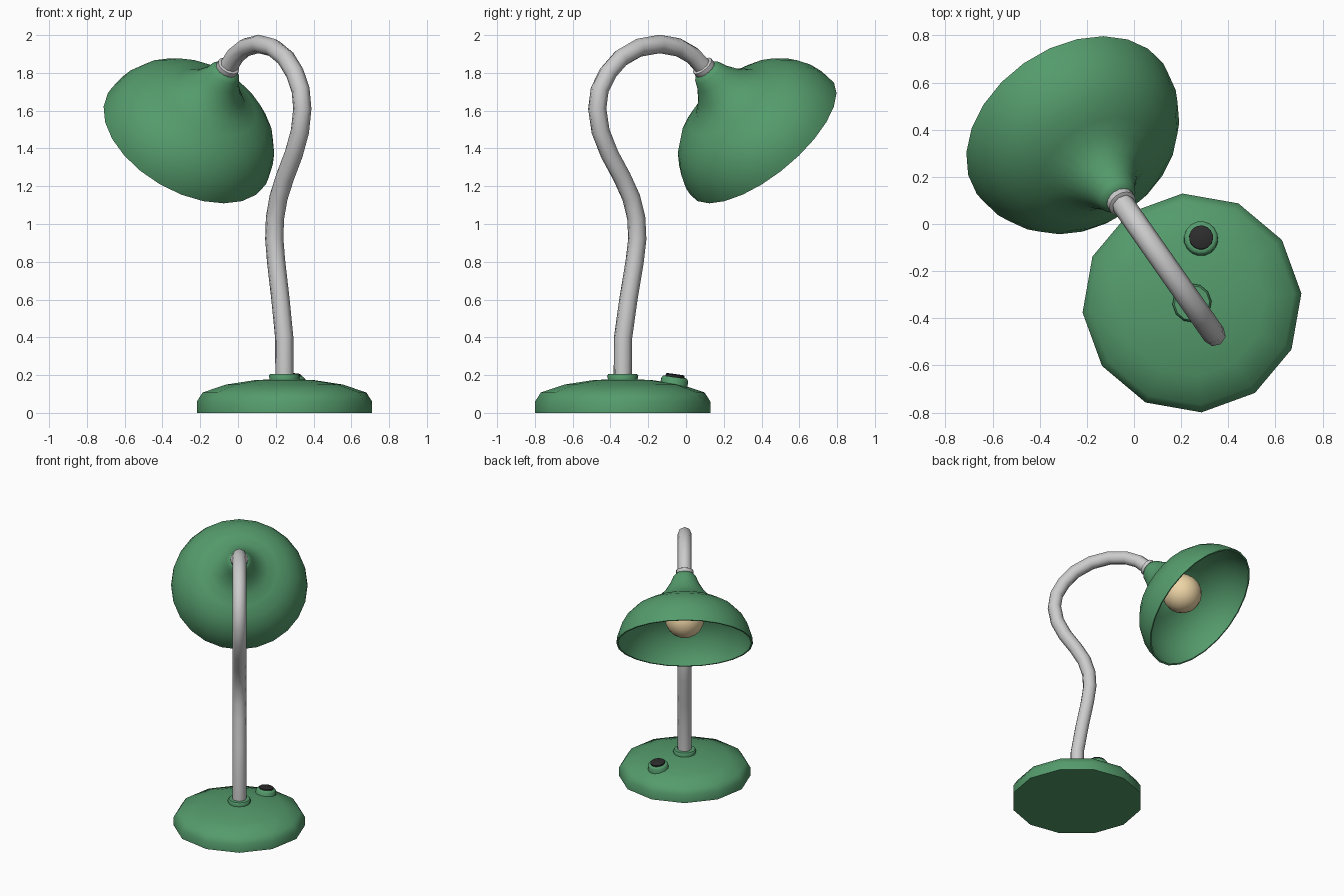
import bpy, bmesh, math
from mathutils import Vector

if "Cube" in bpy.data.objects:
    bpy.data.objects.remove(bpy.data.objects["Cube"])

# Lamp faces along D in plan; E is sideways
ANG = math.radians(125)
D = Vector((math.cos(ANG), math.sin(ANG), 0))
E = Vector((math.sin(ANG), -math.cos(ANG), 0))
Z = Vector((0, 0, 1))
BASE = Vector((0.246, -0.335, 0))


def material(name, rgb):
    m = bpy.data.materials.new(name)
    m.diffuse_color = (*rgb, 1)
    m.use_nodes = True
    m.node_tree.nodes["Principled BSDF"].inputs["Base Color"].default_value = m.diffuse_color
    return m


GREEN = material("green_paint", (0.09, 0.33, 0.15))
DARK = material("dark_plastic", (0.025, 0.025, 0.025))
WARM = material("bulb_glass", (0.85, 0.66, 0.38))


def skin(name, rings, sides, mat=None):
    """Join rings of (centre, u, v, radius) into a capped, smooth-shaded solid."""
    bm = bmesh.new()
    loops = []
    for c, u, v, r in rings:
        loops.append([bm.verts.new(c + r * (math.cos(a) * u + math.sin(a) * v))
                      for a in (2 * math.pi * i / sides for i in range(sides))])
    for a, b in zip(loops, loops[1:]):
        for i in range(sides):
            j = (i + 1) % sides
            bm.faces.new((a[i], a[j], b[j], b[i]))
    bm.faces.new(loops[0])
    bm.faces.new(loops[-1])
    bmesh.ops.recalc_face_normals(bm, faces=bm.faces)
    me = bpy.data.meshes.new(name)
    bm.to_mesh(me)
    bm.free()
    ob = bpy.data.objects.new(name, me)
    bpy.context.collection.objects.link(ob)
    if mat:
        me.materials.append(mat)
    bpy.ops.object.select_all(action='DESELECT')
    ob.select_set(True)
    bpy.context.view_layer.objects.active = ob
    bpy.ops.object.shade_smooth_by_angle(angle=math.radians(50))
    return ob


def lathe(name, profile, origin, axis, u, sides, mat=None):
    """Turn a profile of (radius, distance along axis)."""
    v = axis.cross(u).normalized()
    return skin(name, [(origin + axis * t, u, v, r) for r, t in profile], sides, mat)


# Base disc and the socket for the stem
lathe("base", [(0.466, 0), (0.466, 0.06), (0.435, 0.108), (0.31, 0.15), (0.16, 0.173), (0.03, 0.18)],
      BASE, Z, D, 12, GREEN)
lathe("stem_socket", [(0.075, 0.16), (0.083, 0.197), (0.075, 0.207), (0.05, 0.207)],
      BASE, Z, D, 12, GREEN)

# Push switch, tilted with the base surface
out = Vector((0.04, 0.28, 0)).normalized()
tilt = (Z + 0.14 * out).normalized()
side = tilt.cross(out).normalized()
spot = BASE + Vector((0.038, 0.272, 0.155))
lathe("switch_ring", [(0.074, -0.02), (0.072, 0.025), (0.062, 0.036), (0.05, 0.036)],
      spot, tilt, side, 16, GREEN)
lathe("switch_button", [(0.051, 0.01), (0.051, 0.046), (0.045, 0.05)],
      spot, tilt, side, 16, DARK)

# Gooseneck stem: path as (y, z) seen from the right
path = [(-0.335, 0.17), (-0.333, 0.4), (-0.305, 0.6), (-0.272, 0.8), (-0.258, 0.92),
        (-0.263, 1.03), (-0.29, 1.14), (-0.34, 1.25), (-0.405, 1.37), (-0.452, 1.49),
        (-0.47, 1.61), (-0.457, 1.71), (-0.413, 1.8), (-0.345, 1.878), (-0.25, 1.933),
        (-0.14, 1.953), (-0.04, 1.935), (0.035, 1.892), (0.11, 1.81)]
pts = [BASE + D * ((y - BASE.y) / D.y) + Z * z for y, z in path]
rings = []
for i, p in enumerate(pts):
    tangent = (pts[min(i + 1, len(pts) - 1)] - pts[max(i - 1, 0)]).normalized()
    rings.append((p, E.cross(tangent), E, 0.049))
skin("gooseneck_stem", rings, 8)

# Shade, collar and bulb share an axis tilted 45 degrees
AX = (D - Z).normalized()
NECK = BASE + D * 0.532 + Z * 1.82
UP = (D + Z).normalized()
lathe("shade_collar", [(0.05, -0.03), (0.061, -0.025), (0.061, 0.01), (0.055, 0.02)],
      NECK, AX, UP, 16)
outer = [(0.06, 0.0), (0.082, 0.025), (0.1, 0.07), (0.14, 0.135), (0.2, 0.198), (0.27, 0.227),
         (0.35, 0.27), (0.415, 0.335), (0.455, 0.405), (0.478, 0.475), (0.483, 0.522)]
inner = [(0.471, 0.522)] + [(r - 0.01, t + 0.012) for r, t in reversed(outer[:-1])]
lathe("lamp_shade", outer + inner, NECK, AX, UP, 24, GREEN)
bulb = [(0.055, 0.03), (0.06, 0.15), (0.085, 0.21)]
bulb += [(0.14 * math.sin(a), 0.335 - 0.14 * math.cos(a))
         for a in (math.radians(d) for d in (55, 72, 90, 108, 126, 144, 162, 176))]
lathe("light_bulb", bulb, NECK, AX, UP, 20, WARM)
